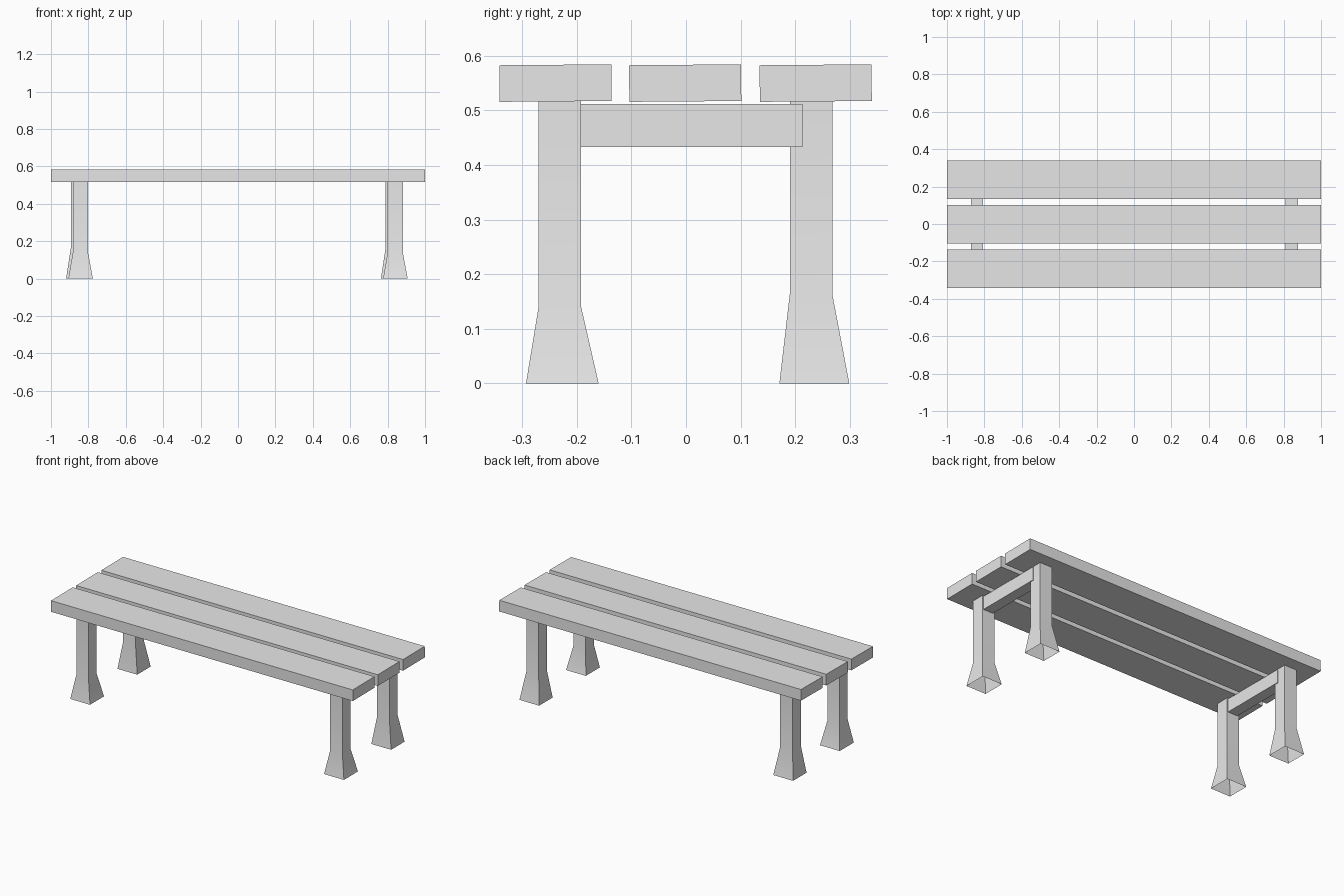
import bpy
import bmesh
import math

if "Cube" in bpy.data.objects:
    bpy.data.objects.remove(bpy.data.objects["Cube"], do_unlink=True)

grey = bpy.data.materials.new("plain_grey")
grey.use_nodes = True
grey.diffuse_color = (0.8, 0.8, 0.8, 1)
grey.node_tree.nodes["Principled BSDF"].inputs["Base Color"].default_value = grey.diffuse_color


def add_object(name, bm):
    bmesh.ops.recalc_face_normals(bm, faces=bm.faces)
    mesh = bpy.data.meshes.new(name)
    bm.to_mesh(mesh)
    bm.free()
    mesh.materials.append(grey)
    obj = bpy.data.objects.new(name, mesh)
    bpy.context.collection.objects.link(obj)
    return obj


def box(name, centre, size):
    bm = bmesh.new()
    bmesh.ops.create_cube(bm, size=1)
    bmesh.ops.scale(bm, vec=size, verts=bm.verts)
    obj = add_object(name, bm)
    obj.location = centre
    return obj


def leg(name, foot, shaft, knee, top):
    """Square post with a flared, hollow foot; foot and shaft are (x0, x1, y0, y1)."""
    bm = bmesh.new()
    rings = []
    for (x0, x1, y0, y1), z in ((foot, 0), (shaft, knee), (shaft, top)):
        corners = ((x0, y0), (x1, y0), (x1, y1), (x0, y1))
        rings.append([bm.verts.new((x, y, z)) for x, y in corners])
    for low, high in zip(rings, rings[1:]):
        for i in range(4):
            j = (i + 1) % 4
            bm.faces.new((low[i], low[j], high[j], high[i]))
    bm.faces.new(rings[-1])
    obj = add_object(name, bm)
    # Soften the gentle bend above the foot, keep the corners crisp
    obj.data.shade_smooth()
    obj.data.set_sharp_from_angle(angle=math.radians(30))


# Seat planks, tilted a hair
for name, y in (("front", -0.239), ("middle", -0.0015), ("rear", 0.2375)):
    plank = box(name + "_seat_plank", (0, y, 0.55), (2, 0.205, 0.067))
    plank.rotation_euler.x = 0.008

# Legs and the rail joining each pair
for side, x in (("right", -0.842), ("left", 0.841)):
    leg("front_" + side + "_leg",
        (x - 0.065, x + 0.066, -0.293, -0.16),
        (x - 0.041, x + 0.04, -0.27, -0.192), 0.14, 0.52)
    leg("rear_" + side + "_leg",
        (x - 0.077, x + 0.054, 0.171, 0.299),
        (x - 0.052, x + 0.03, 0.19, 0.268), 0.163, 0.52)
    box(side + "_rail", (x + 0.002, 0.005, 0.4725), (0.065, 0.416, 0.079))
